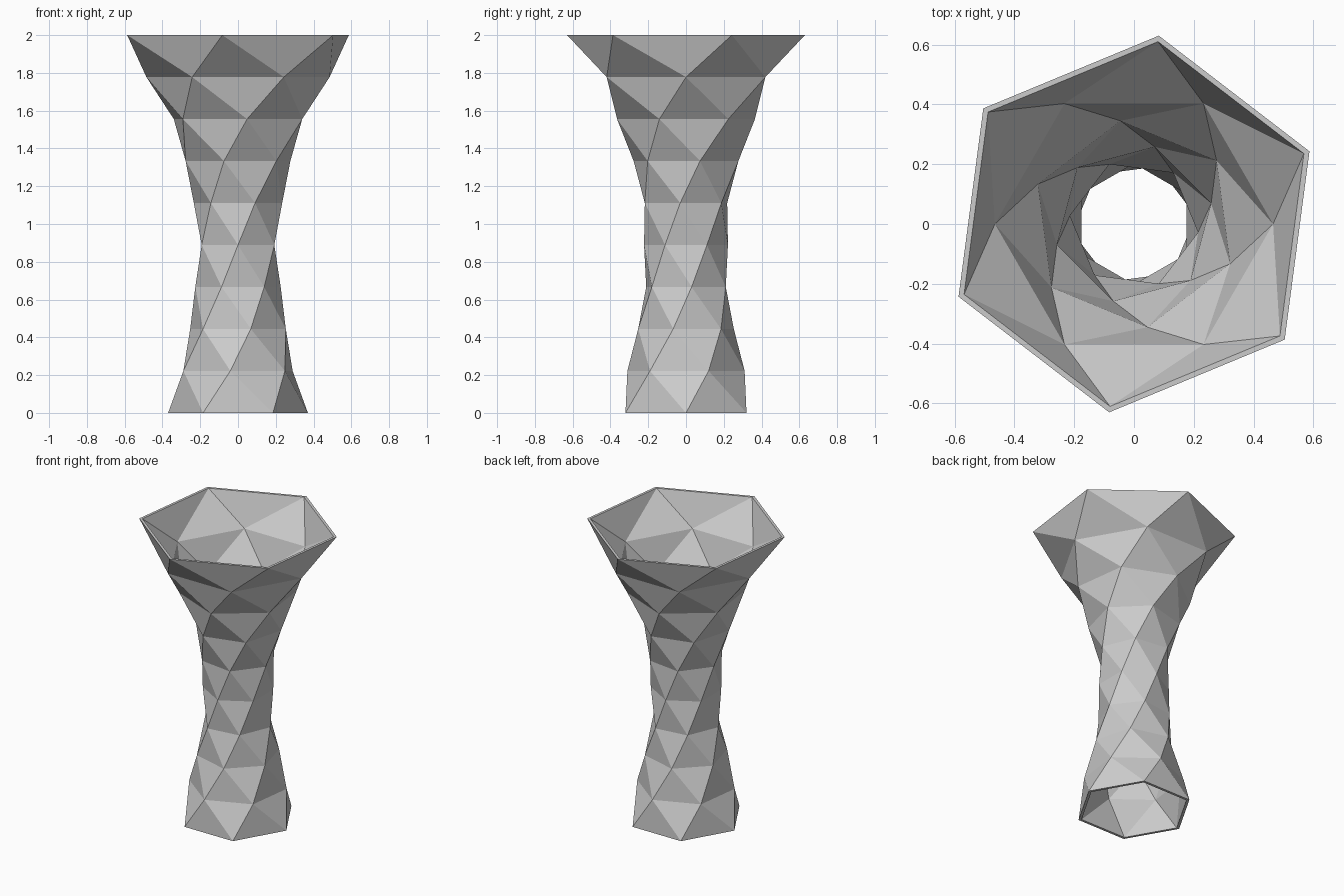
import bpy, bmesh
from math import cos, sin, radians

default = bpy.data.objects.get("Cube")
if default:
    bpy.data.objects.remove(default, do_unlink=True)

SIDES = 6
HEIGHT = 2.0
TWIST = radians(22.5)      # turn from one ring to the next
WALL = 0.02
RADII = [0.37, 0.313, 0.262, 0.228, 0.222, 0.236, 0.287, 0.368, 0.485, 0.635]


def make_material(name, color):
    mat = bpy.data.materials.new(name)
    mat.use_nodes = True
    mat.diffuse_color = color
    mat.node_tree.nodes["Principled BSDF"].inputs["Base Color"].default_value = color
    return mat


def add_rings(bm, inset):
    """Stack of hexagons, each turned a little further than the one below."""
    rings = []
    for k, radius in enumerate(RADII):
        z = HEIGHT * k / (len(RADII) - 1)
        r = radius - inset
        angles = [TWIST * k + radians(360 / SIDES) * j for j in range(SIDES)]
        rings.append([bm.verts.new((r * cos(a), r * sin(a), z)) for a in angles])
    return rings


def skin(bm, rings):
    """Join neighbouring rings with a band of alternating triangles."""
    for low, high in zip(rings, rings[1:]):
        for j in range(SIDES):
            n = (j + 1) % SIDES
            bm.faces.new((low[j], low[n], high[j]))
            bm.faces.new((low[n], high[n], high[j]))


bm = bmesh.new()
outer = add_rings(bm, 0.0)
inner = add_rings(bm, WALL)
skin(bm, outer)
skin(bm, inner)

# Flat rims at the foot and the mouth
for end in (0, -1):
    for j in range(SIDES):
        n = (j + 1) % SIDES
        bm.faces.new((outer[end][j], outer[end][n], inner[end][n], inner[end][j]))

bmesh.ops.recalc_face_normals(bm, faces=bm.faces[:])
mesh = bpy.data.meshes.new("twisted_vase")
bm.to_mesh(mesh)
bm.free()
mesh.materials.append(make_material("light_grey", (0.6, 0.6, 0.6, 1.0)))

vase = bpy.data.objects.new("twisted_vase", mesh)
bpy.context.collection.objects.link(vase)
